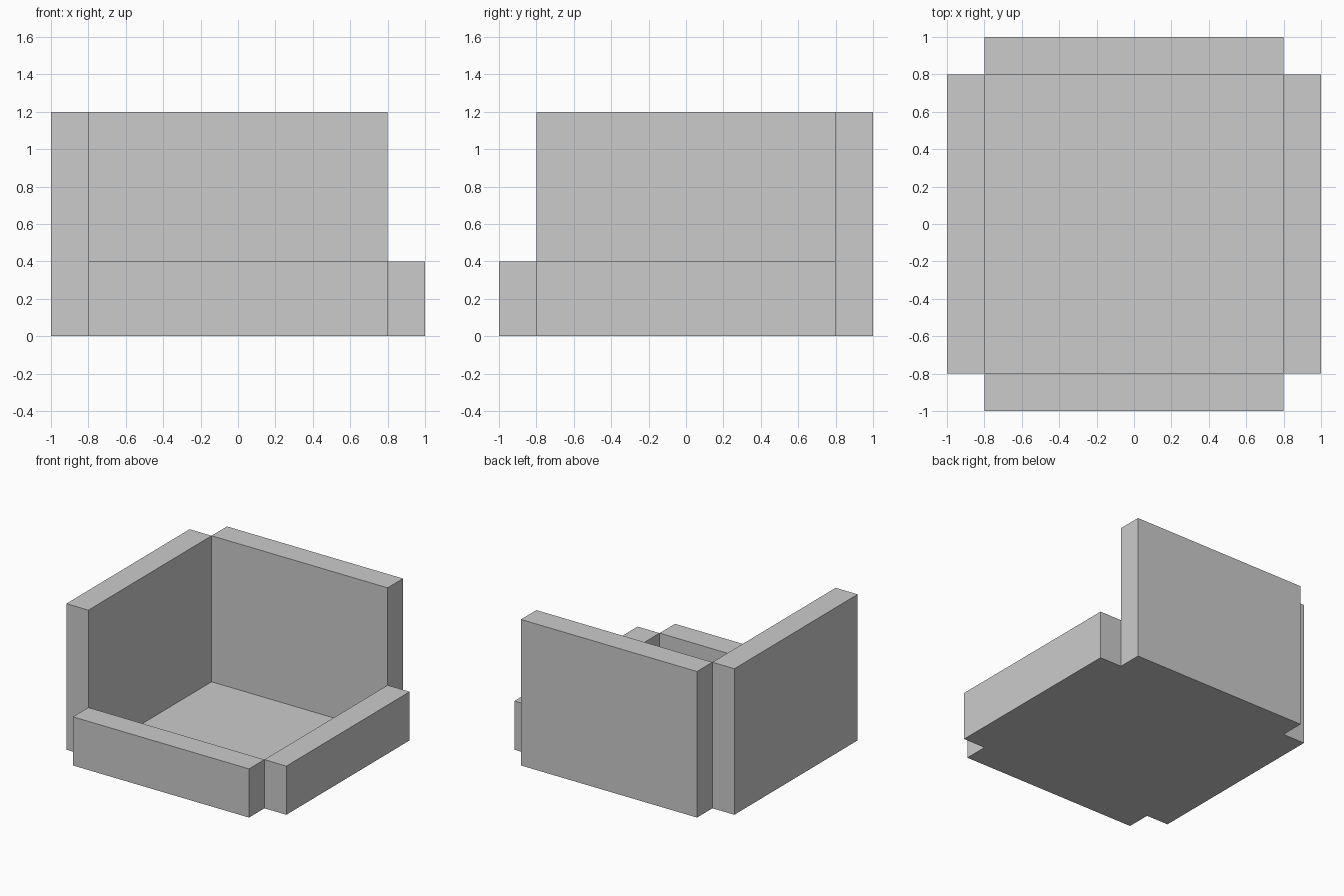
import bpy

if "Cube" in bpy.data.objects:
    bpy.data.objects.remove(bpy.data.objects["Cube"])

INNER, OUTER = 0.8, 1.0   # half-width of the floor, outer reach of the walls
HIGH, LOW = 1.2, 0.4      # wall heights


def wall(name, side, height):
    """Box wall along one side of the floor; side is a unit (x, y) direction."""
    mid, thick = (INNER + OUTER) / 2, OUTER - INNER
    bpy.ops.mesh.primitive_cube_add(
        size=1, location=(side[0] * mid, side[1] * mid, height / 2))
    ob = bpy.context.object
    ob.name = name
    ob.scale = (thick if side[0] else 2 * INNER,
                thick if side[1] else 2 * INNER, height)
    bpy.ops.object.transform_apply(location=False, rotation=False, scale=True)


# Flat floor sheet between the walls
bpy.ops.mesh.primitive_plane_add(size=2 * INNER, location=(0, 0, 0))
bpy.context.object.name = "floor"

# Two tall walls (left, back) and two low walls (right, front)
for name, side, height in (
    ("left_wall", (-1, 0), HIGH),
    ("back_wall", (0, 1), HIGH),
    ("right_wall", (1, 0), LOW),
    ("front_wall", (0, -1), LOW),
):
    wall(name, side, height)
